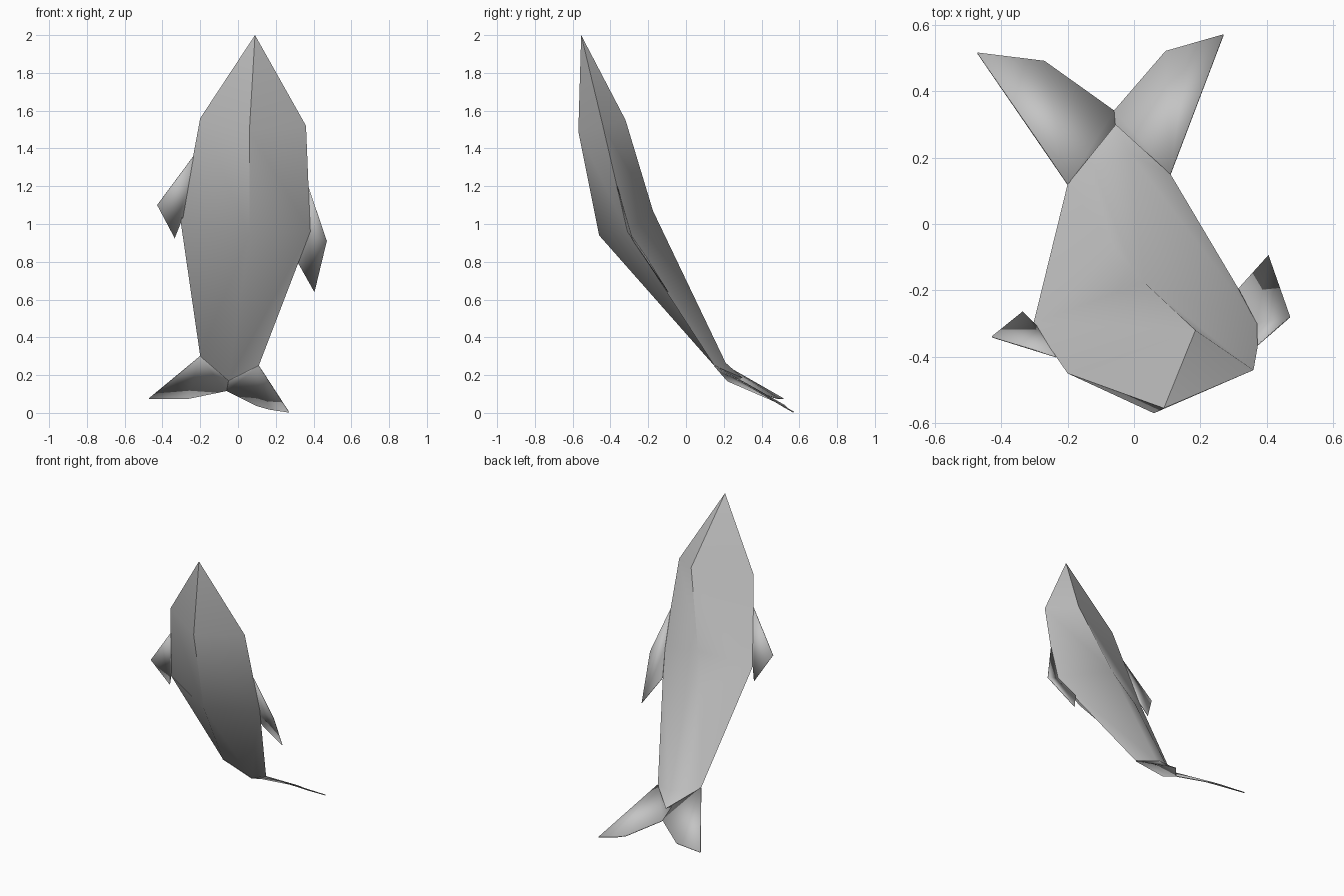
import bpy, bmesh, math

if "Cube" in bpy.data.objects:
    bpy.data.objects.remove(bpy.data.objects["Cube"], do_unlink=True)

# one flat grey skin
skin = bpy.data.materials.new("skin_grey")
skin.use_nodes = True
GREY = (0.55, 0.55, 0.55, 1)
skin.diffuse_color = GREY
skin.node_tree.nodes["Principled BSDF"].inputs["Base Color"].default_value = GREY


def build(name, points, faces, angle=40, thickness=0):
    """Mesh from named points and faces listed as point names."""
    bm = bmesh.new()
    verts = {k: bm.verts.new(p) for k, p in points.items()}
    for f in faces:
        bm.faces.new([verts[k] for k in f.split()])
    bmesh.ops.recalc_face_normals(bm, faces=bm.faces[:])
    mesh = bpy.data.meshes.new(name)
    bm.to_mesh(mesh)
    bm.free()
    mesh.materials.append(skin)
    ob = bpy.data.objects.new(name, mesh)
    bpy.context.collection.objects.link(ob)
    if thickness:
        mod = ob.modifiers.new("thickness", 'SOLIDIFY')
        mod.thickness = thickness
        mod.offset = 0
    bpy.ops.object.select_all(action='DESELECT')
    ob.select_set(True)
    bpy.context.view_layer.objects.active = ob
    bpy.ops.object.shade_smooth_by_angle(angle=math.radians(angle))
    return ob


# body: nose, shoulder ring (1), middle ring (2), tail ring (3)
# f = belly, l = left, b = back, r = right
root_right = (-0.2, 0.12, 0.3)
root_left = (0.11, 0.15, 0.25)
root_under = (-0.05, 0.22, 0.17)
notch = (-0.06, 0.34, 0.118)
body = {
    "nose": (0.09, -0.555, 2.0),
    "f1": (0.06, -0.57, 1.49), "l1": (0.36, -0.44, 1.52),
    "b1": (0.185, -0.32, 1.55), "r1": (-0.2, -0.45, 1.56),
    "f2": (0.06, -0.46, 0.94), "l2": (0.383, -0.31, 0.96),
    "b2": (0.03, -0.175, 1.07), "c2": (-0.065, -0.065, 0.82),
    "r2": (-0.303, -0.30, 1.01),
    "f3": root_under, "l3": root_left, "b3": (-0.01, 0.21, 0.265),
    "c3": (-0.13, 0.17, 0.285), "r3": root_right,
    "end": (-0.055, 0.3, 0.185),
}
build("body", body, [
    # head
    "nose f1 l1", "nose l1 b1", "nose b1 r1", "nose r1 f1",
    # trunk
    "f1 f2 l2 l1", "l1 l2 b2 b1", "b1 b2 r2 r1", "r1 r2 f2 f1", "r2 b2 c2",
    # tail stock
    "f2 f3 l2", "l2 f3 l3", "l2 l3 b3", "l2 b3 b2",
    "b2 b3 c3 c2", "c2 c3 r3 r2", "f2 r2 r3", "f2 r3 f3",
    # stock end
    "b3 l3 end", "c3 b3 end", "r3 c3 end", "l3 f3 end", "f3 r3 end",
], angle=42)

# tail flukes, each folded along a line from root to trailing edge
build("fluke_right", {
    "root": root_right, "tip": (-0.472, 0.515, 0.075),
    "mid": (-0.27, 0.49, 0.075), "notch": notch, "under": root_under,
}, ["root tip mid", "root mid notch", "root notch under"], 60, 0.006)
build("fluke_left", {
    "root": root_left, "tip": (0.27, 0.57, 0.004),
    "fold": (0.165, 0.54, 0.02), "mid": (0.095, 0.52, 0.04),
    "notch": notch, "under": root_under,
}, ["root tip fold", "root fold mid", "root mid notch", "root notch under"], 60, 0.006)

# side fins
build("fin_right", {
    "top": (-0.235, -0.40, 1.36), "tip": (-0.428, -0.34, 1.10),
    "low": (-0.335, -0.265, 0.925), "base": (-0.29, -0.31, 1.04),
}, ["top tip low base"], 60, 0.004)
build("fin_left", {
    "top": (0.372, -0.365, 1.2), "tip": (0.47, -0.28, 0.91),
    "low": (0.405, -0.095, 0.64), "base": (0.315, -0.195, 0.80),
    "side": (0.37, -0.30, 0.95),
}, ["top tip side", "side tip low base"], 60, 0.004)
